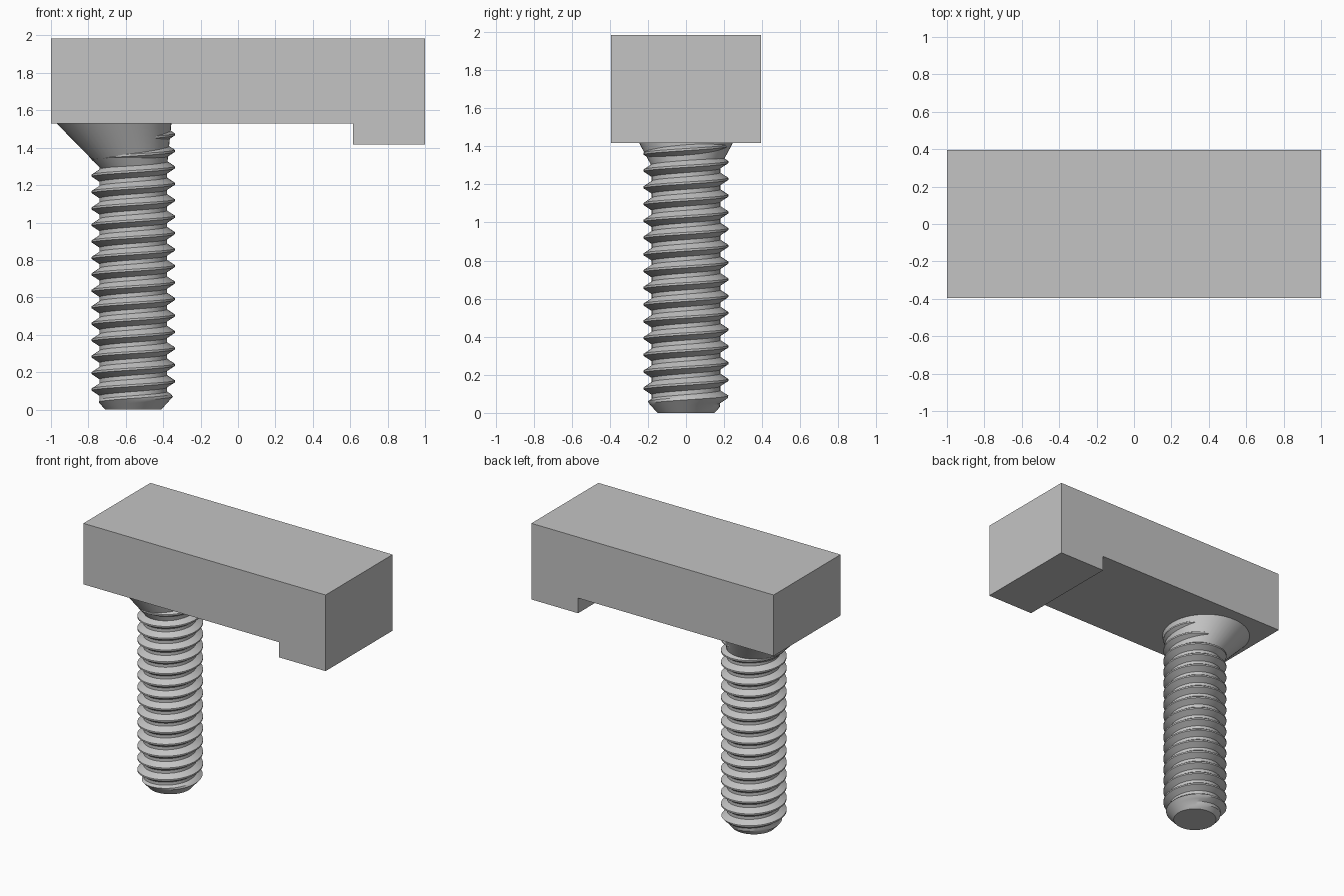
import bpy, bmesh, math
from mathutils import Matrix

if "Cube" in bpy.data.objects:
    bpy.data.objects.remove(bpy.data.objects["Cube"], do_unlink=True)

AXIS_X = -0.56           # screw axis
HEAD_BOTTOM, HEAD_TOP = 1.53, 1.985
SEG = 48                 # steps per turn
PITCH = 0.088
ROOT, CREST = 0.18, 0.222
TIP_R = 0.15

steel = bpy.data.materials.new("steel_grey")
steel.use_nodes = True
grey = (0.55, 0.55, 0.55, 1)
steel.diffuse_color = grey
steel.node_tree.nodes["Principled BSDF"].inputs["Base Color"].default_value = grey


def finish(name, bm, smooth=False):
    bmesh.ops.remove_doubles(bm, verts=bm.verts, dist=1e-5)
    bmesh.ops.recalc_face_normals(bm, faces=bm.faces)
    mesh = bpy.data.meshes.new(name)
    bm.to_mesh(mesh)
    bm.free()
    mesh.materials.append(steel)
    ob = bpy.data.objects.new(name, mesh)
    bpy.context.collection.objects.link(ob)
    if smooth:
        bpy.ops.object.select_all(action='DESELECT')
        ob.select_set(True)
        bpy.context.view_layer.objects.active = ob
        bpy.ops.object.shade_smooth_by_angle(angle=math.radians(30))
    return ob


# Clamp head: side profile with a downward lip, extruded across the width
bm = bmesh.new()
profile = [(-1, HEAD_BOTTOM), (0.615, HEAD_BOTTOM), (0.615, 1.417),
           (1, 1.417), (1, HEAD_TOP), (-1, HEAD_TOP)]
face = bm.faces.new([bm.verts.new((x, -0.395, z)) for x, z in profile])
ext = bmesh.ops.extrude_face_region(bm, geom=[face])
bmesh.ops.translate(bm, vec=(0, 0.79, 0),
                    verts=[g for g in ext["geom"] if isinstance(g, bmesh.types.BMVert)])
finish("clamp_head", bm)

# Threaded shaft: tooth profile swept along a right-handed helix
tooth = [(-0.0055, CREST), (0.0055, CREST), (0.019, (ROOT + CREST) / 2), (0.033, ROOT),
         (0.055, ROOT), (0.069, (ROOT + CREST) / 2), (PITCH - 0.0055, CREST)]
START = 0.855 - 12 * PITCH
TURNS = 21


def helix_point(step, dz, r):
    z = START + dz + PITCH * step / SEG
    z = min(max(z, 0), HEAD_BOTTOM + 0.03)
    r = min(r, TIP_R + 0.9 * z)          # tip chamfer
    a = math.tau * (step % SEG) / SEG
    return (AXIS_X + r * math.cos(a), r * math.sin(a), z)


bm = bmesh.new()
rows = [[bm.verts.new(helix_point(s, dz, r)) for dz, r in tooth]
        for s in range(TURNS * SEG + 1)]
for a, b in zip(rows, rows[1:]):
    for k in range(len(tooth) - 1):
        if max(v.co.z for v in (a[k], a[k + 1], b[k], b[k + 1])) > 0:
            bm.faces.new((a[k], b[k], b[k + 1], a[k + 1]))
bmesh.ops.delete(bm, geom=[v for v in bm.verts if not v.link_faces], context='VERTS')
# Flat tip
bmesh.ops.create_circle(bm, cap_ends=True, segments=SEG, radius=TIP_R,
                        matrix=Matrix.Translation((AXIS_X, 0, 0)))
finish("threaded_shaft", bm, smooth=True)

# Leaning support cone blending the shaft into the underside of the head
bm = bmesh.new()
rings = []
for cx, r, z in ((AXIS_X, 0.18, 1.295), (-0.663, 0.307, HEAD_BOTTOM)):
    rings.append([bm.verts.new((cx + r * math.cos(math.tau * i / SEG),
                                r * math.sin(math.tau * i / SEG), z)) for i in range(SEG)])
low, high = rings
for i in range(SEG):
    j = (i + 1) % SEG
    bm.faces.new((low[i], low[j], high[j], high[i]))
bm.faces.new(low)
bm.faces.new(high)
finish("support_cone", bm, smooth=True)
